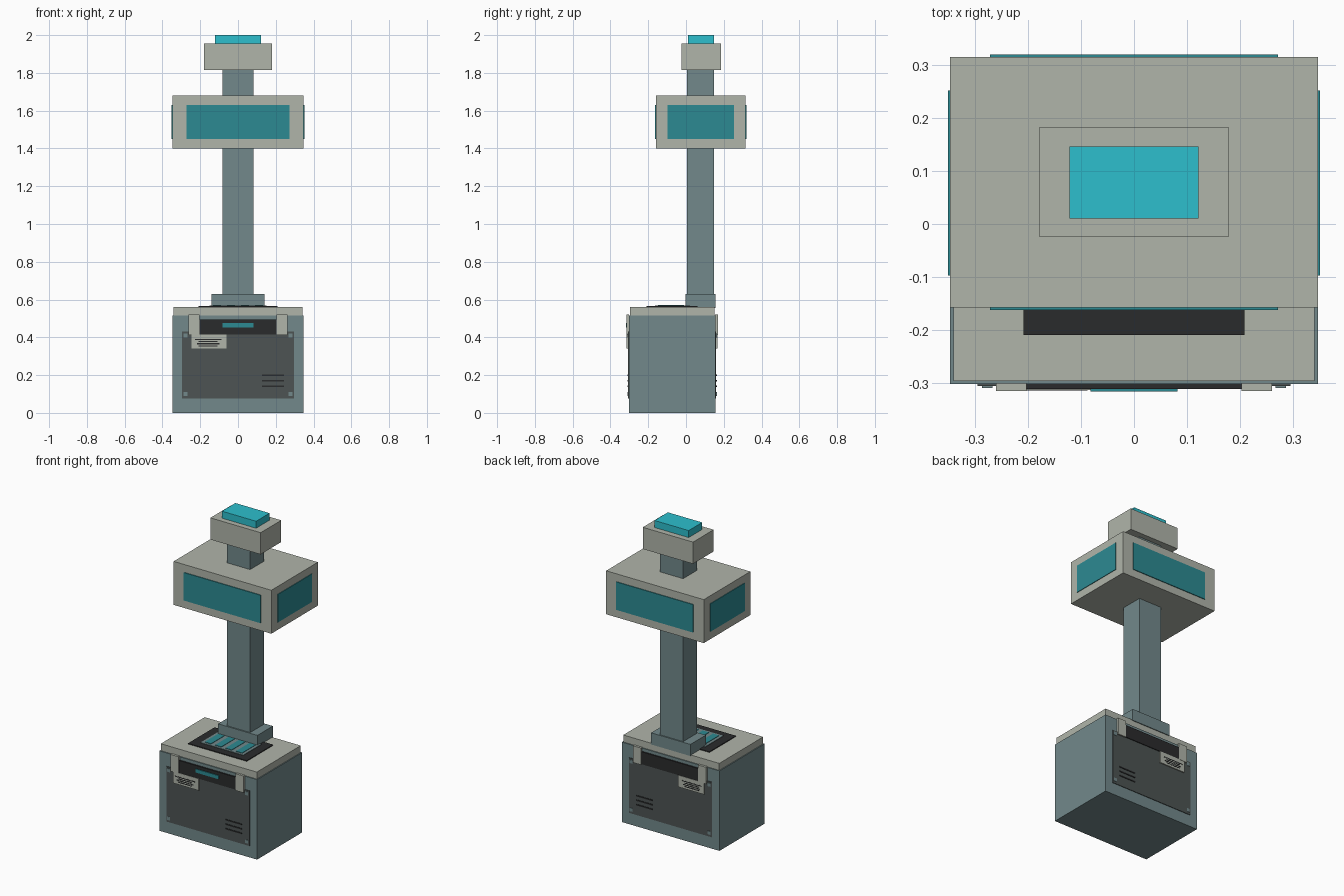
import bpy

if "Cube" in bpy.data.objects:
    bpy.data.objects.remove(bpy.data.objects["Cube"])


def material(name, hex_code):
    chans = [int(hex_code[i:i + 2], 16) / 255 for i in (0, 2, 4)]
    lin = [c / 12.92 if c <= 0.04045 else ((c + 0.055) / 1.055) ** 2.4 for c in chans]
    m = bpy.data.materials.new(name)
    m.diffuse_color = (*lin, 1)
    m.use_nodes = True
    m.node_tree.nodes["Principled BSDF"].inputs["Base Color"].default_value = m.diffuse_color
    return m


STEEL = material("blue_grey_steel", "72898b")
LIGHT = material("pale_grey", "b0b5aa")
CYAN = material("bright_cyan", "2dbfcd")
TEAL = material("teal_glass", "2c8a92")
PANEL = material("dark_grey", "4d5453")
BLACK = material("black", "2a2b2c")


def box(name, x, y, z, mat):
    """Box from (min, max) ranges on each axis."""
    x, y, z = sorted(x), sorted(y), sorted(z)
    bpy.ops.mesh.primitive_cube_add(size=1)
    o = bpy.context.object
    o.name = name
    for v in o.data.vertices:
        v.co = [r[0] if c < 0 else r[1] for c, r in zip(v.co, (x, y, z))]
    o.data.materials.append(mat)
    return o


# Base cabinet and lid
FRONT, BACK = -0.303, 0.156
box("base_cabinet", (-0.348, 0.348), (FRONT, BACK), (0, 0.515), STEEL)
box("base_lid", (-0.342, 0.342), (-0.297, 0.150), (0.515, 0.56), LIGHT)

# Key pad on the lid
box("keypad_surround", (-0.209, 0.209), (-0.21, 0.06), (0.558, 0.565), BLACK)
box("keypad_plate", (-0.152, 0.152), (-0.163, 0.02), (0.563, 0.568), STEEL)
for i in range(4):
    cx = -0.111 + i * 0.074
    box(f"keypad_bar_{i}", (cx - 0.022, cx + 0.022), (-0.148, -0.01), (0.566, 0.571), TEAL)

# Cabinet fittings, the same on front and back
for side, face, out in (("front", FRONT, -1), ("back", BACK, 1)):
    def plate(name, x, z, depth, mat):
        box(f"{side}_{name}", x, (face - out * 0.002, face + out * depth), z, mat)

    plate("panel", (-0.296, 0.296), (0.075, 0.43), 0.004, PANEL)
    plate("slot", (-0.204, 0.204), (0.415, 0.495), 0.009, BLACK)
    plate("label", (-0.245, -0.06), (0.34, 0.415), 0.011, LIGHT)
    for i, half in enumerate((0.07, 0.05, 0.06, 0.05)):
        z = 0.388 - i * 0.011
        plate(f"label_line_{i}", (-0.158 - half, -0.158 + half), (z - 0.003, z + 0.003), 0.012, BLACK)
    for i in range(3):
        z = 0.2 - i * 0.029
        plate(f"vent_{i}", (0.127, 0.243), (z - 0.004, z + 0.004), 0.007, BLACK)
    for s in (-1, 1):
        plate(f"bracket_{s}", (s * 0.203, s * 0.261), (0.412, 0.52), 0.013, LIGHT)
        for z in (0.1, 0.41):
            plate(f"bolt_{s}_{z}", (s * 0.268, s * 0.288), (z - 0.011, z + 0.011), 0.007, STEEL)
    if side == "front":
        plate("indicator_strip", (-0.082, 0.082), (0.452, 0.475), 0.014, TEAL)

# Post with its collar
box("post_collar", (-0.14, 0.14), (-0.003, 0.155), (0.555, 0.63), STEEL)
box("post", (-0.083, 0.083), (0.005, 0.148), (0.6, 1.83), STEEL)

# Head with a screen on each side
HY0, HY1 = -0.158, 0.316
box("head", (-0.348, 0.348), (HY0, HY1), (1.4, 1.68), LIGHT)
SZ = (1.45, 1.63)
box("front_screen", (-0.273, 0.273), (HY0 - 0.005, HY0 + 0.002), SZ, TEAL)
box("back_screen", (-0.273, 0.273), (HY1 - 0.002, HY1 + 0.005), SZ, TEAL)
for s, name in ((-1, "left_screen"), (1, "right_screen")):
    box(name, (s * 0.346, s * 0.352), (-0.097, 0.253), SZ, TEAL)

# Cap and beacon lamp
box("cap", (-0.179, 0.179), (-0.025, 0.184), (1.815, 1.955), LIGHT)
box("beacon_lamp", (-0.122, 0.122), (0.010, 0.147), (1.95, 2.0), CYAN)
